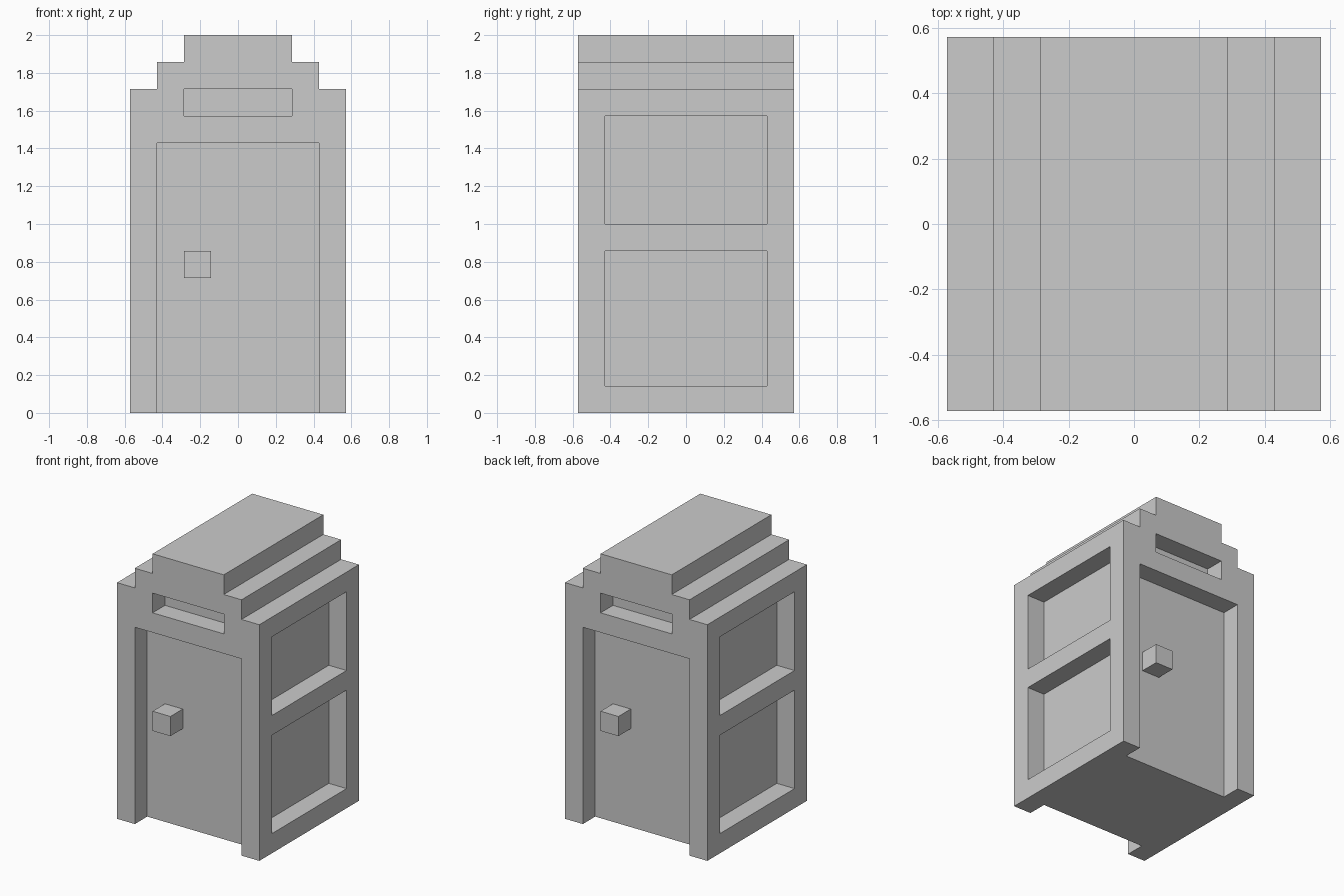
import bpy, bmesh
from mathutils import Matrix, Vector

if "Cube" in bpy.data.objects:
    bpy.data.objects.remove(bpy.data.objects["Cube"])

U = 2 / 14          # block module: the booth is 8 x 8 x 14 modules
D = 0.142           # recess depth


def make_object(name, bm):
    bmesh.ops.recalc_face_normals(bm, faces=bm.faces)
    mesh = bpy.data.meshes.new(name)
    bm.to_mesh(mesh)
    bm.free()
    obj = bpy.data.objects.new(name, mesh)
    bpy.context.collection.objects.link(obj)
    return obj


def add_box(bm, lo, hi, turned=False):
    """Box between two corners, optionally turned half a revolution about z."""
    lo, hi = Vector(lo), Vector(hi)
    mat = Matrix.Translation((lo + hi) / 2) @ Matrix.Diagonal((*(hi - lo), 1))
    if turned:
        mat = Matrix.Rotation(3.14159265, 4, 'Z') @ mat
    bmesh.ops.create_cube(bm, size=1, matrix=mat)


# Booth body: stepped gable profile extruded front to back
half = [(4, 0), (4, 12), (3, 12), (3, 13), (2, 13), (2, 14)]
profile = half + [(-x, z) for x, z in reversed(half)]
bm = bmesh.new()
face = bm.faces.new([bm.verts.new((x * U, -4 * U, z * U)) for x, z in profile])
ext = bmesh.ops.extrude_face_region(bm, geom=[face])
bmesh.ops.translate(bm, vec=(0, 8 * U, 0),
                    verts=[v for v in ext["geom"] if isinstance(v, bmesh.types.BMVert)])
body = make_object("booth_body", bm)

# Recesses: door and sign slot on front and back, two panels on each side
W, IN, OUT = 4 * U, 4 * U - D, 4 * U + 0.1
bm = bmesh.new()
for turned in (False, True):
    add_box(bm, (-3 * U, -OUT, -0.1), (3 * U, -IN, 10 * U), turned)
    add_box(bm, (-2 * U, -OUT, 11 * U), (2 * U, -IN, 12 * U), turned)
    for z0, z1 in ((1, 6), (7, 11)):
        add_box(bm, (IN, -3 * U, z0 * U), (OUT, 3 * U, z1 * U), turned)
cutter = make_object("recess_cutter", bm)
cutter.hide_render = True

mod = body.modifiers.new("recesses", 'BOOLEAN')
mod.operation = 'DIFFERENCE'
mod.solver = 'EXACT'
mod.object = cutter
bpy.context.view_layer.objects.active = body
body.select_set(True)
bpy.ops.object.modifier_apply(modifier=mod.name)
bpy.data.objects.remove(cutter)

# Door handles: one block on each door, flush with the frame
for name, turned in (("front_door_handle", False), ("back_door_handle", True)):
    bm = bmesh.new()
    add_box(bm, (-2 * U, -W, 5 * U), (-U, -IN, 6 * U), turned)
    make_object(name, bm)
